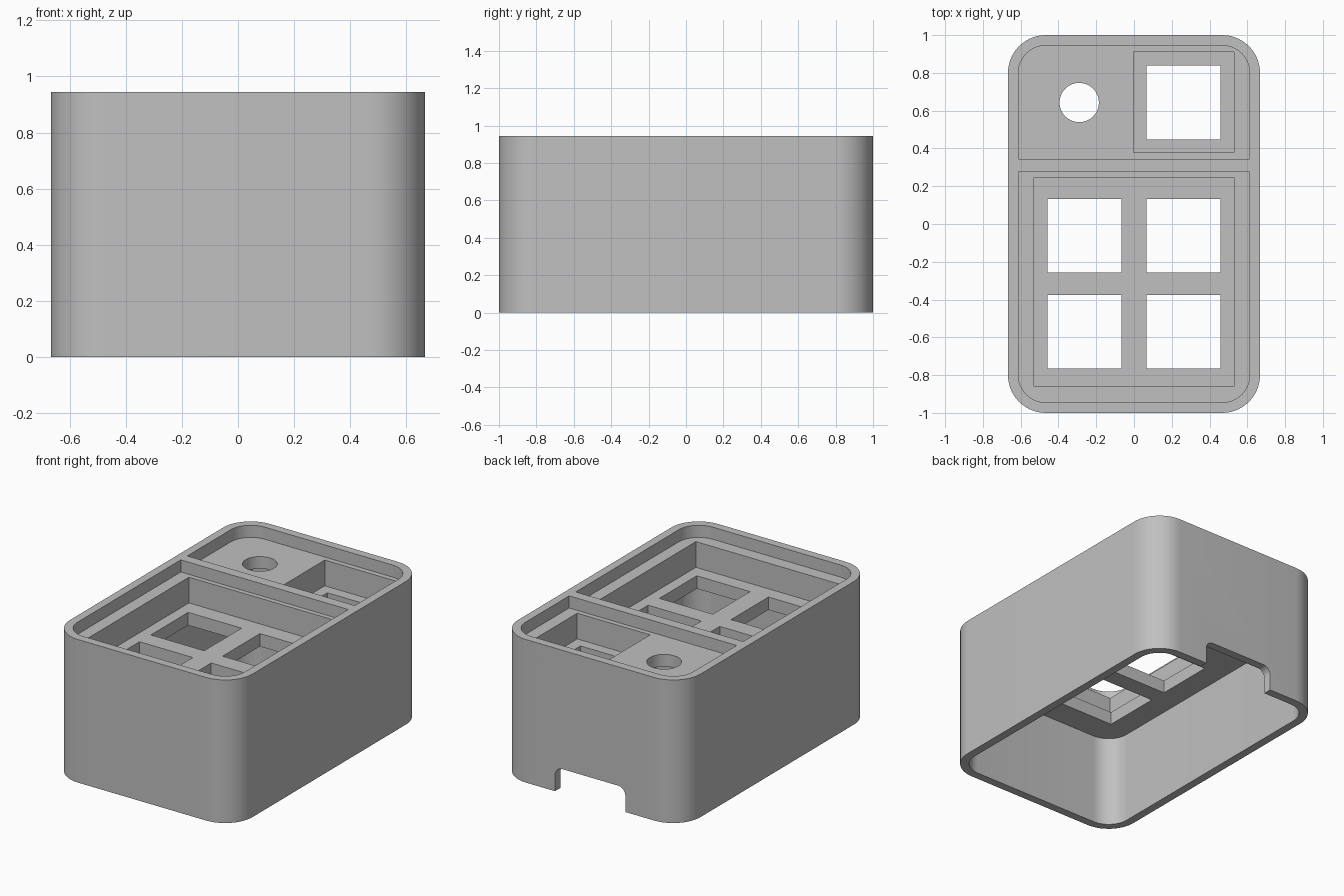
import bpy
import bmesh
from math import cos, sin, pi
from mathutils import Matrix

cube = bpy.data.objects.get("Cube")
if cube:
    bpy.data.objects.remove(cube, do_unlink=True)

# Main dimensions
HALF_X, HALF_Y, HEIGHT = 0.667, 1.0, 0.945
WALL, RADIUS = 0.055, 0.2
IN_X, IN_Y, IN_R = HALF_X - WALL, HALF_Y - WALL, RADIUS - WALL
LIP_Z, PLATE_Z, CEILING_Z = 0.865, 0.695, 0.61
PITCH, KEY = 0.53, 0.195
ROW_Y = 0.643

grey = bpy.data.materials.new("plain grey")
grey.use_nodes = True
colour = (0.53, 0.53, 0.53, 1)
grey.diffuse_color = colour
grey.node_tree.nodes["Principled BSDF"].inputs["Base Color"].default_value = colour


def outline(x0, x1, y0, y1, radii=(0, 0, 0, 0), steps=14):
    """Rectangle whose corners (counter-clockwise from x1, y1) may be rounded."""
    points = []
    corners = ((x1, y1, -1, -1), (x0, y1, 1, -1), (x0, y0, 1, 1), (x1, y0, -1, 1))
    for i, ((x, y, sx, sy), r) in enumerate(zip(corners, radii)):
        if not r:
            points.append((x, y))
            continue
        for k in range(steps + 1):
            a = (i + k / steps) * pi / 2
            points.append((x + r * (sx + cos(a)), y + r * (sy + sin(a))))
    return points


def prism(name, points, z0, z1, turn=None):
    """Extrude a flat outline from z0 to z1, with an optional rotation."""
    bm = bmesh.new()
    base = bm.faces.new([bm.verts.new((x, y, z0)) for x, y in points])
    top = bmesh.ops.extrude_face_region(bm, geom=[base])
    verts = [v for v in top["geom"] if isinstance(v, bmesh.types.BMVert)]
    bmesh.ops.translate(bm, verts=verts, vec=(0, 0, z1 - z0))
    bmesh.ops.recalc_face_normals(bm, faces=bm.faces)
    if turn:
        bm.transform(turn)
    mesh = bpy.data.meshes.new(name)
    bm.to_mesh(mesh)
    bm.free()
    obj = bpy.data.objects.new(name, mesh)
    bpy.context.collection.objects.link(obj)
    return obj


def square(cx, cy, half):
    return outline(cx - half, cx + half, cy - half, cy + half)


# Outer block
case = prism("keypad_case",
             outline(-HALF_X, HALF_X, -HALF_Y, HALF_Y, (RADIUS,) * 4), 0, HEIGHT)
case.data.materials.append(grey)

cutters = []


def cut(name, points, z0, z1, turn=None):
    obj = prism(name, points, z0, z1, turn)
    obj.hide_render = True
    cutters.append(obj)


# Hollow underside
cut("underside_cavity",
    outline(-IN_X, IN_X, -IN_Y, IN_Y, (IN_R,) * 4), -0.1, CEILING_Z)

# Shallow top pockets on either side of the divider
cut("back_pocket", outline(-IN_X, IN_X, 0.345, IN_Y, (IN_R, IN_R, 0, 0)), LIP_Z, 1.1)
cut("front_pocket", outline(-IN_X, IN_X, -IN_Y, 0.277, (0, 0, IN_R, IN_R)), LIP_Z, 1.1)

# Deep wells around the keys
cut("front_key_well", outline(-PITCH, PITCH, -0.86, 0.245), PLATE_Z, 1.0)
cut("back_key_well", outline(-0.003, PITCH, 0.378, 0.91), PLATE_Z, 1.0)

# Switch openings: a two by two block and a single one behind it
for sx in (-1, 1):
    for y in (-0.57, -0.062):
        cut("switch_opening", square(sx * 0.262, y, KEY), 0.5, 0.8)
cut("switch_opening", square(0.262, ROW_Y, KEY), 0.5, 0.8)

# Knob bay under the plate and its round shaft hole
cut("knob_bay", square(-0.29, ROW_Y, KEY), 0.5, 0.785)
cut("shaft_hole",
    [(-0.29 + 0.104 * cos(a * pi / 24), ROW_Y + 0.104 * sin(a * pi / 24)) for a in range(48)],
    0.7, 1.0)

# Cable notch at the bottom of the back wall
cut("cable_notch", outline(-0.257, 0.257, -0.1, 0.16, (0.055, 0.055, 0, 0)),
    -1.1, -0.9, Matrix.Rotation(pi / 2, 4, "X"))

# Carve everything out of the block and keep only the result
for cutter in cutters:
    mod = case.modifiers.new(cutter.name, "BOOLEAN")
    mod.operation = "DIFFERENCE"
    mod.solver = "EXACT"
    mod.object = cutter
bpy.context.view_layer.update()
depsgraph = bpy.context.evaluated_depsgraph_get()
carved = bpy.data.meshes.new_from_object(case.evaluated_get(depsgraph))
case.modifiers.clear()
case.data = carved
for cutter in cutters:
    bpy.data.objects.remove(cutter, do_unlink=True)

# One colour, smooth rounded corners with crisp edges
carved.materials.clear()
carved.materials.append(grey)
for face in carved.polygons:
    face.material_index = 0
bpy.ops.object.select_all(action="DESELECT")
case.select_set(True)
bpy.context.view_layer.objects.active = case
bpy.ops.object.shade_smooth_by_angle(angle=pi / 6)
